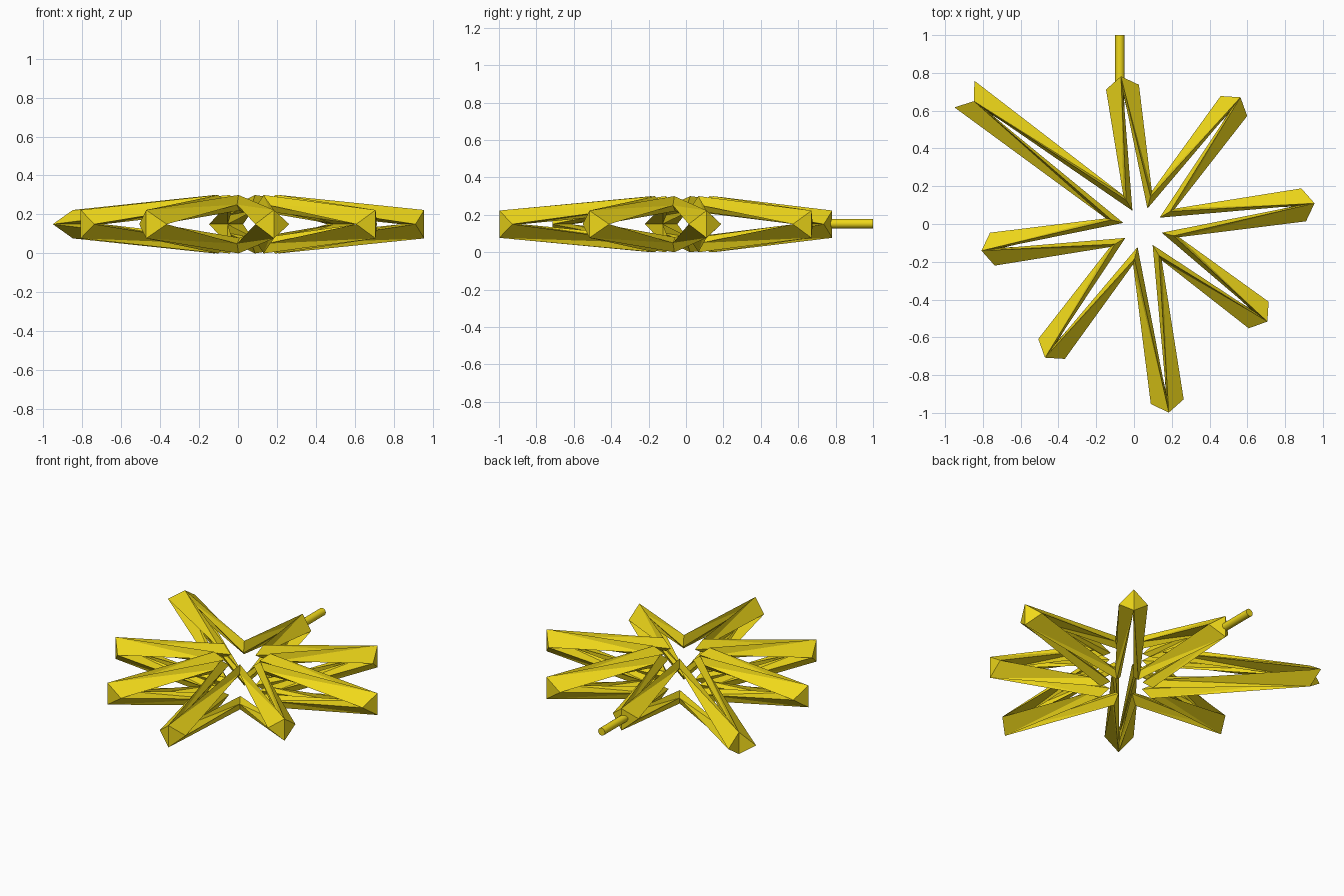
import bpy, bmesh, math
from mathutils import Vector

if "Cube" in bpy.data.objects:
    bpy.data.objects.remove(bpy.data.objects["Cube"])

CX, CY, MID = 0.045, -0.02, 0.15
START, STEP = math.radians(8.1), math.radians(45)
LENGTHS = [0.92, 0.864, 0.81, 1.116, 0.861, 0.86, 0.988, 0.827]
SETBACK = [0.058] * 8
SETBACK[3] = -0.063          # the long arm ends in a notch

gold = bpy.data.materials.new("gold")
gold.diffuse_color = (0.87, 0.69, 0.01, 1)
gold.use_nodes = True
gold.node_tree.nodes["Principled BSDF"].inputs["Base Color"].default_value = gold.diffuse_color


def polar(angle, r, side, z):
    """Point at distance r along an angle, moved sideways, z relative to mid height."""
    c, s = math.cos(angle), math.sin(angle)
    return Vector((CX + r * c - side * s, CY + r * s + side * c, MID + z))


# Hollow star: every arm is four bars from a pointed tip to the inner nodes
bm = bmesh.new()


def face(points):
    bm.faces.new([bm.verts.new(p) for p in points])


for i, length in enumerate(LENGTHS):
    a = START + i * STEP
    back = length - SETBACK[i]
    for side in (-1, 1):
        valley = a + side * STEP / 2
        for up in (-1, 1):
            tip = [polar(a, length, 0, 0.073 * up),
                   polar(a, back, 0.088 * side, 0),
                   polar(a, length - 0.12, 0, 0),
                   polar(a, length - 0.08, 0, 0.045 * up)]
            node = [polar(valley, r, 0, z * up) for r, z in
                    ((0.17, 0.15), (0.20, 0.10), (0.15, 0.07), (0.105, 0.10))]
            for k in range(4):
                n = (k + 1) % 4
                face([tip[k], tip[n], node[n], node[k]])
        # pointed end of the arm
        face([polar(a, length, 0, 0.073), polar(a, back, 0.088 * side, 0),
              polar(a, length, 0, -0.073)])

bmesh.ops.remove_doubles(bm, verts=bm.verts, dist=0.0005)
bmesh.ops.triangulate(bm, faces=bm.faces)
bmesh.ops.recalc_face_normals(bm, faces=bm.faces)
mesh = bpy.data.meshes.new("hollow_star")
bm.to_mesh(mesh)
bm.free()
star = bpy.data.objects.new("hollow_star", mesh)
bpy.context.collection.objects.link(star)
mesh.materials.append(gold)

# Hanging peg on the rear arm
bpy.ops.mesh.primitive_cylinder_add(vertices=16, radius=0.025, depth=0.27,
                                    location=(-0.075, 0.865, 0.153),
                                    rotation=(math.pi / 2, 0, 0))
peg = bpy.context.object
peg.name = "hanging_peg"
peg.data.materials.append(gold)
bpy.ops.object.shade_smooth_by_angle(angle=math.radians(35))
